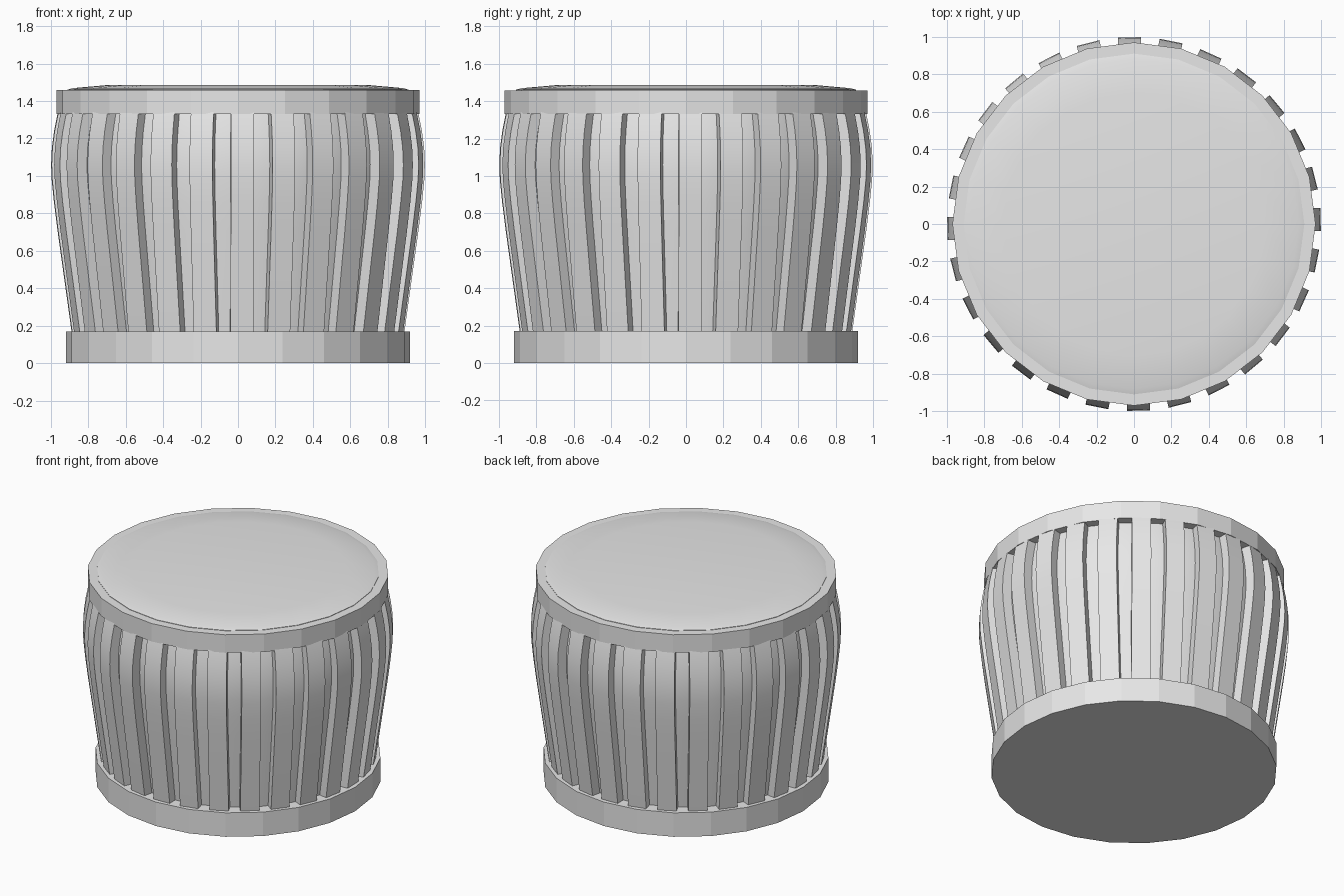
import bpy, bmesh, math
from mathutils import Matrix, Vector

cube = bpy.data.objects.get("Cube")
if cube:
    bpy.data.objects.remove(cube, do_unlink=True)

SIDES = 24
STAVES = 28
STAVE_WIDTH = 0.124
# Outer outline of a stave: (radius, height)
OUTLINE = [(0.878, 0.10), (0.888, 0.17), (0.963, 0.71), (0.982, 0.86), (0.994, 0.98),
           (0.997, 1.06), (0.993, 1.15), (0.981, 1.24), (0.963, 1.33), (0.945, 1.40)]

grey = bpy.data.materials.new("light_grey")
grey.use_nodes = True
grey.diffuse_color = (0.8, 0.8, 0.8, 1)
grey.node_tree.nodes["Principled BSDF"].inputs["Base Color"].default_value = (0.8, 0.8, 0.8, 1)


def finish(name, bm, smooth_angle=None):
    bmesh.ops.recalc_face_normals(bm, faces=bm.faces[:])
    mesh = bpy.data.meshes.new(name)
    bm.to_mesh(mesh)
    bm.free()
    mesh.materials.append(grey)
    obj = bpy.data.objects.new(name, mesh)
    bpy.context.collection.objects.link(obj)
    if smooth_angle:
        bpy.ops.object.select_all(action='DESELECT')
        obj.select_set(True)
        bpy.context.view_layer.objects.active = obj
        bpy.ops.object.shade_smooth_by_angle(angle=math.radians(smooth_angle))
    return obj


def lathe(name, profile, smooth_angle=None):
    """Turn a (radius, height) profile around z and cap both ends."""
    bm = bmesh.new()
    rings = []
    for r, z in profile:
        rings.append([bm.verts.new((r * math.cos(math.tau * i / SIDES),
                                    r * math.sin(math.tau * i / SIDES), z))
                      for i in range(SIDES)])
    for low, high in zip(rings, rings[1:]):
        for i in range(SIDES):
            j = (i + 1) % SIDES
            bm.faces.new((low[i], low[j], high[j], high[i]))
    bm.faces.new(rings[0])
    bm.faces.new(rings[-1])
    return finish(name, bm, smooth_angle)


# Base and top rings
lathe("base_ring", [(0.92, 0), (0.92, 0.17)])
lathe("top_ring", [(0.97, 1.33), (0.97, 1.458)])

# Slightly domed lid
lathe("lid", [(0.91, 1.45), (0.91, 1.461), (0.88, 1.469), (0.70, 1.485)], 30)

# Inner barrel set back behind the staves
lathe("barrel", [(r - 0.055, z) for r, z in OUTLINE], 30)

# Bowed staves around the barrel
bm = bmesh.new()
for k in range(STAVES):
    turn = Matrix.Rotation(math.tau * k / STAVES + math.radians(1.4), 3, 'Z')
    loops = []
    for r, z in OUTLINE:
        corners = [(r - 0.09, -1), (r, -1), (r, 1), (r - 0.09, 1)]
        loops.append([bm.verts.new(turn @ Vector((x, s * STAVE_WIDTH / 2, z)))
                      for x, s in corners])
    for a, b in zip(loops, loops[1:]):
        for i in range(4):
            j = (i + 1) % 4
            bm.faces.new((a[i], a[j], b[j], b[i]))
    bm.faces.new(loops[0])
    bm.faces.new(loops[-1])
finish("staves", bm, 30)
